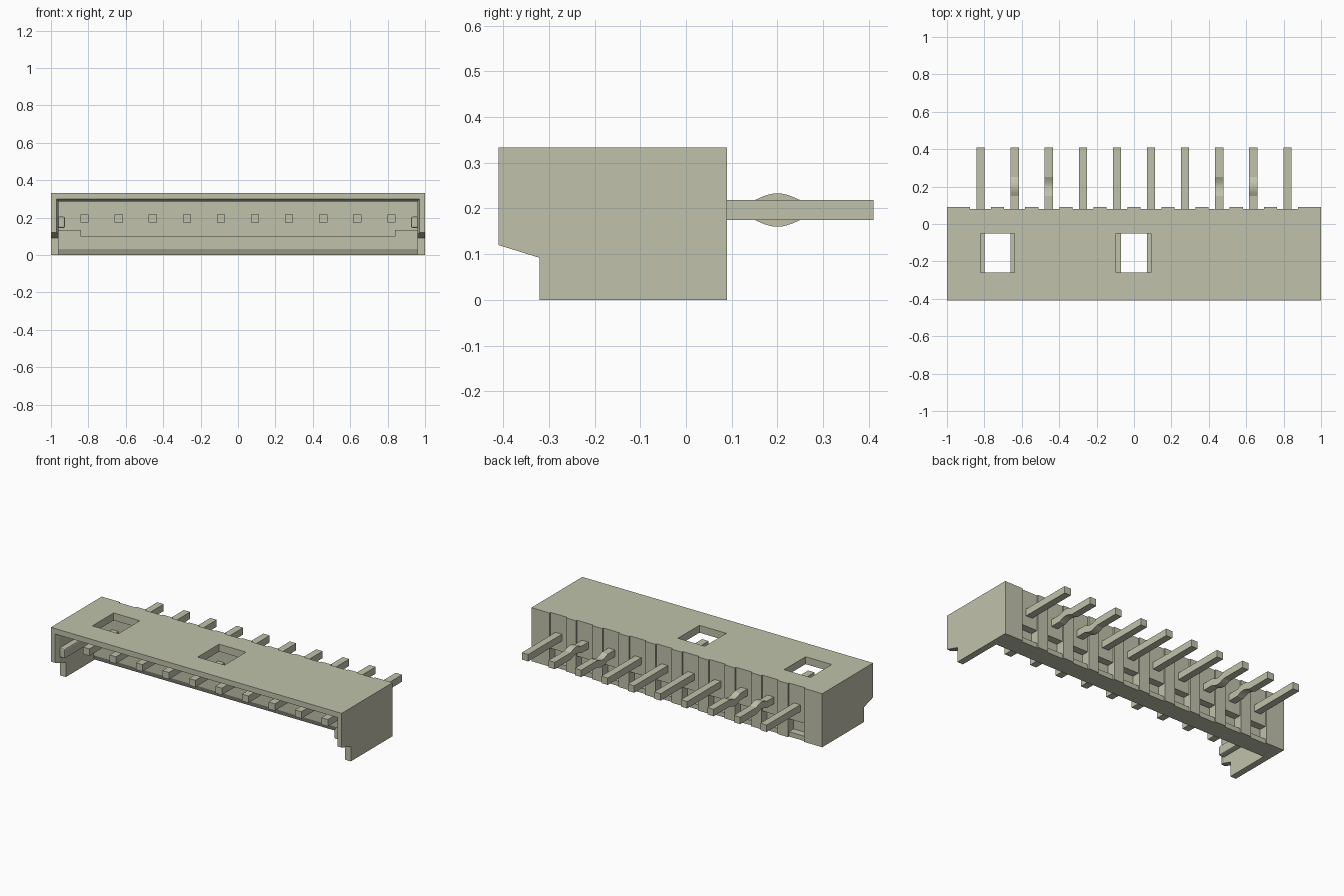
import bpy, bmesh, math

cube = bpy.data.objects.get("Cube")
if cube:
    bpy.data.objects.remove(cube, do_unlink=True)

COLOUR = (0.53, 0.54, 0.41, 1)
mat = bpy.data.materials.new("pale_khaki")
mat.use_nodes = True
mat.diffuse_color = COLOUR
mat.node_tree.nodes["Principled BSDF"].inputs["Base Color"].default_value = COLOUR

PINS = [-0.82 + i * 1.64 / 9 for i in range(10)]


def make_object(name, bm):
    bmesh.ops.recalc_face_normals(bm, faces=bm.faces[:])
    mesh = bpy.data.meshes.new(name)
    bm.to_mesh(mesh)
    bm.free()
    mesh.materials.append(mat)
    obj = bpy.data.objects.new(name, mesh)
    bpy.context.collection.objects.link(obj)
    return obj


def prism(name, profile, x0, x1):
    """Extrude a (y, z) profile along x."""
    bm = bmesh.new()
    face = bm.faces.new([bm.verts.new((x0, y, z)) for y, z in profile])
    geom = bmesh.ops.extrude_face_region(bm, geom=[face])["geom"]
    moved = [v for v in geom if isinstance(v, bmesh.types.BMVert)]
    bmesh.ops.translate(bm, verts=moved, vec=(x1 - x0, 0, 0))
    return make_object(name, bm)


def box(name, x0, x1, y0, y1, z0, z1):
    return prism(name, [(y0, z0), (y1, z0), (y1, z1), (y0, z1)], x0, x1)


def cut(target, cutters):
    """Subtract the cutters, bake the result and discard them."""
    for c in cutters:
        c.hide_render = True
        mod = target.modifiers.new("cut", 'BOOLEAN')
        mod.operation = 'DIFFERENCE'
        mod.solver = 'EXACT'
        mod.object = c
    deps = bpy.context.evaluated_depsgraph_get()
    baked = bpy.data.meshes.new_from_object(target.evaluated_get(deps))
    target.modifiers.clear()
    target.data = baked
    for c in cutters:
        bpy.data.objects.remove(c, do_unlink=True)


# Housing: side outline with the sloped lower front corner
housing = prism("housing", [(-0.41, 0.12), (-0.32, 0.092), (-0.32, 0), (0.09, 0),
                            (0.09, 0.333), (-0.41, 0.333)], -1, 1)

# Cavity open to the front and below, with a shelf and chamfer on the back wall
cavity = prism("cavity_cutter", [(-0.6, -0.1), (-0.035, -0.1), (-0.035, 0), (-0.05, 0.033),
                                 (-0.05, 0.1), (-0.035, 0.1), (-0.035, 0.287), (-0.6, 0.287)],
               -0.96, 0.96)

# Flared mouth of the cavity
mouth = box("mouth_cutter", -0.978, 0.978, -0.43, -0.38, -0.1, 0.307)
for v in mouth.data.vertices:
    if v.co.y > -0.4:
        v.co.x *= 0.96 / 0.978
        if v.co.z > 0:
            v.co.z = 0.287

# Roof windows, rear slots and the pocket below each pin
windows = [box("window_cutter", a, b, -0.26, -0.05, 0.25, 0.4)
           for a, b in ((-0.82, -0.64), (-0.095, 0.09))]
slots = [box("slot_cutter", x - 0.056, x + 0.056, 0.08, 0.2, -0.1, 0.4) for x in PINS]
pockets = [box("pocket_cutter", x - 0.056, x + 0.056, 0.035, 0.2, 0.03, 0.11) for x in PINS]
cut(housing, [cavity, mouth] + windows + slots + pockets)

# Guide ribs on the inner side walls and corner ledges on the back wall
for side, label in ((1, "left"), (-1, "right")):
    rib = box(label + "_guide_rib", side * 0.965, side * 0.925, -0.38, -0.03, 0.145, 0.205)
    bevel = rib.modifiers.new("soft_edges", 'BEVEL')
    bevel.width = 0.008
    bevel.segments = 2
    box(label + "_corner_ledge", side * 0.965, side * 0.84, -0.05, -0.03, 0.095, 0.135)

# Pins: straight bars, with arched retention bends on four of them
BENDS = {1: 1, 2: -1, 7: -1, 8: 1}
for i, x in enumerate(PINS):
    path = [(-0.32, 0), (0.41, 0)]
    if i in BENDS:
        arc = [(0.15 + 0.1 * k / 10, BENDS[i] * 0.015 * math.sin(math.pi * k / 10))
               for k in range(11)]
        path = [path[0]] + arc + [path[1]]
    profile = [(y, 0.175 + d) for y, d in path] + [(y, 0.218 + d) for y, d in reversed(path)]
    prism(f"pin_{i + 1}", profile, x - 0.022, x + 0.022)
